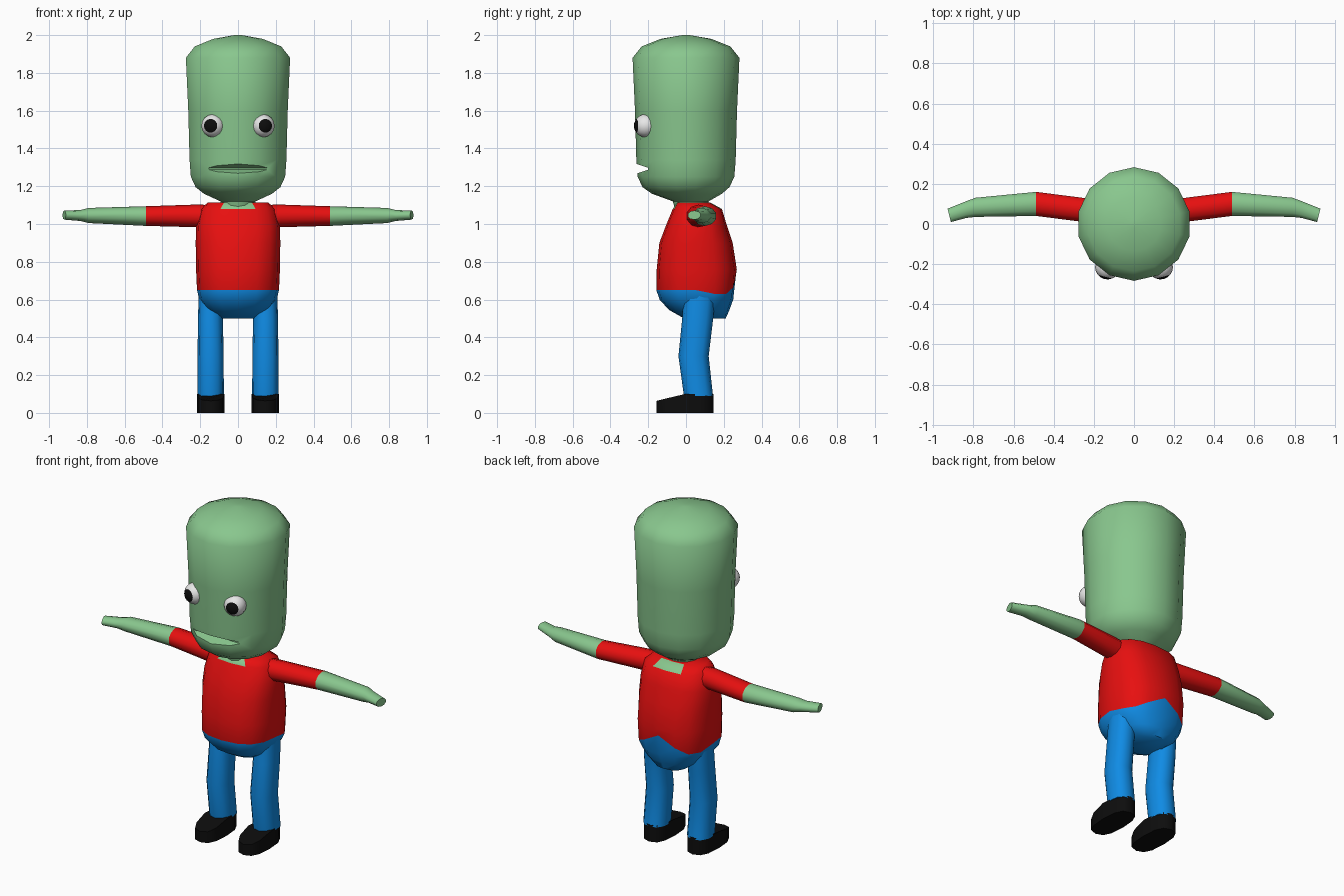
import bpy, bmesh
from math import sin, cos, pi, radians, copysign
from mathutils import Vector

if "Cube" in bpy.data.objects:
    bpy.data.objects.remove(bpy.data.objects["Cube"])


def material(name, rgb):
    m = bpy.data.materials.new(name)
    m.use_nodes = True
    m.diffuse_color = (*rgb, 1)
    m.node_tree.nodes["Principled BSDF"].inputs["Base Color"].default_value = (*rgb, 1)
    return m


GREEN = material("green skin", (0.25, 0.57, 0.27))
RED = material("red shirt", (0.8, 0.005, 0.005))
BLUE = material("blue trousers", (0.005, 0.26, 0.78))
BLACK = material("black", (0.004, 0.004, 0.004))
WHITE = material("eye white", (0.8, 0.8, 0.8))


def finish(bm, name, mats, angle=50):
    bmesh.ops.recalc_face_normals(bm, faces=bm.faces)
    mesh = bpy.data.meshes.new(name)
    bm.to_mesh(mesh)
    bm.free()
    for m in mats:
        mesh.materials.append(m)
    ob = bpy.data.objects.new(name, mesh)
    bpy.context.collection.objects.link(ob)
    bpy.ops.object.select_all(action="DESELECT")
    ob.select_set(True)
    bpy.context.view_layer.objects.active = ob
    if angle:
        bpy.ops.object.shade_smooth_by_angle(angle=radians(angle))
    return ob


def power(v, e):
    return copysign(abs(v) ** e, v)


def loft(rings, n, axis="z", side=1, e=1.0, paint=None, shape=None):
    """Skin rings of (position, centre a, centre b, radius a, radius b)."""
    bm = bmesh.new()
    loops = []
    for r, (t, a, b, ra, rb) in enumerate(rings):
        loop = []
        for i in range(n):
            w = 2 * pi * i / n - pi / 2
            u, v = a + ra * power(cos(w), e), b + rb * power(sin(w), e)
            p = Vector((u, v, t) if axis == "z" else (t, u, v))
            if shape:
                shape(r, p)
            p.x *= side
            loop.append(bm.verts.new(p))
        loops.append(loop)
    for r in range(len(loops) - 1):
        for i in range(n):
            j = (i + 1) % n
            f = bm.faces.new((loops[r][i], loops[r][j], loops[r + 1][j], loops[r + 1][i]))
            if paint:
                f.material_index = paint(r, f.calc_center_median())
    bm.faces.new(loops[0])
    top = bm.faces.new(loops[-1])
    if paint:
        top.material_index = paint(len(loops) - 2, top.calc_center_median())
    return bm


# Head and neck in one skin
head_profile = [
    (1.05, 0.03, 0.08), (1.12, 0.025, 0.095), (1.16, 0.005, 0.185), (1.195, 0, 0.23),
    (1.25, 0, 0.256), (1.34, 0, 0.263), (1.6, 0, 0.27), (1.88, 0, 0.283),
    (1.94, 0, 0.235), (1.98, 0, 0.135), (2.0, 0, 0.02)]
head = finish(loft([(z, 0, y, r, r) for z, y, r in head_profile], 14), "head", [GREEN])

# Mouth: a wedge cut straight across the face
bm = bmesh.new()
wedge = [(-0.34, 1.345), (-0.2, 1.297), (-0.2, 1.288), (-0.34, 1.24)]
ends = [[bm.verts.new((x, y, z)) for y, z in wedge] for x in (-0.4, 0.4)]
for i in range(4):
    j = (i + 1) % 4
    bm.faces.new((ends[0][i], ends[0][j], ends[1][j], ends[1][i]))
for end in ends:
    bm.faces.new(end)
cutter = finish(bm, "mouth_cutter", [GREEN], 0)
cutter.hide_render = True
cut = head.modifiers.new("mouth", "BOOLEAN")
cut.operation, cut.solver, cut.object = "DIFFERENCE", "EXACT", cutter
bpy.context.view_layer.objects.active = head
bpy.ops.object.modifier_apply(modifier=cut.name)
bpy.data.objects.remove(cutter)
bpy.ops.object.select_all(action="DESELECT")
head.select_set(True)
bpy.context.view_layer.objects.active = head
bpy.ops.object.shade_smooth_by_angle(angle=radians(50))

# Torso: trousers below the hem, shirt above, open collar front and back
HEM = 3


def hem_shape(r, p):
    if r == HEM and p.y > 0.12:
        p.z = max(0.63, 0.72 - 0.55 * abs(p.x))


def torso_paint(r, c):
    if r < HEM:
        return 0
    return 2 if r == 7 and abs(c.x) < 0.06 and abs(c.y - 0.045) > 0.06 else 1


torso = [
    (0.5, 0, 0.1, 0.1, 0.11), (0.545, 0, 0.07, 0.165, 0.16), (0.6, 0, 0.055, 0.205, 0.195),
    (0.65, 0, 0.053, 0.217, 0.21), (0.76, 0, 0.057, 0.222, 0.212), (0.9, 0, 0.053, 0.224, 0.194),
    (0.99, 0, 0.055, 0.222, 0.162), (1.08, 0, 0.06, 0.2, 0.13), (1.113, 0, 0.04, 0.16, 0.09)]
finish(loft(torso, 16, e=0.8, paint=torso_paint, shape=hem_shape),
       "torso", [BLUE, RED, GREEN], 60)


def shoe_shape(r, p):
    if r == 1:
        p.z -= max(0, -0.01 - p.y) * 0.25


for side, label in ((1, "left"), (-1, "right")):
    # Leg with a slight bend at the knee
    leg = [(0.09, 0.145, 0.066, 0.07, 0.077), (0.3, 0.145, 0.04, 0.069, 0.08),
           (0.5, 0.146, 0.062, 0.066, 0.082), (0.62, 0.142, 0.07, 0.066, 0.085)]
    finish(loft(leg, 12, side=side, e=0.85), label + "_leg", [BLUE])

    # Shoe with a sloping toe
    shoe = [(0, 0.144, -0.005, 0.072, 0.15), (0.1, 0.144, -0.005, 0.072, 0.15)]
    finish(loft(shoe, 12, side=side, e=0.75, shape=shoe_shape), label + "_shoe", [BLACK])

    # Arm: sleeve, bare forearm and a mitten-like hand
    arm = [(0.12, 0.06, 1.035, 0.06, 0.065), (0.22, 0.066, 1.043, 0.063, 0.06),
           (0.487, 0.1, 1.042, 0.063, 0.052), (0.79, 0.083, 1.045, 0.05, 0.04),
           (0.835, 0.072, 1.045, 0.044, 0.029), (0.92, 0.043, 1.047, 0.035, 0.024)]

    def hand_shape(r, p):
        if r == 5:
            p.x += (p.y - 0.043) * 0.25

    finish(loft(arm, 10, "x", side, paint=lambda r, c: int(r > 1), shape=hand_shape),
           label + "_arm", [RED, GREEN])

    # Eye with the pupil painted on the cap facing forward and outward
    bm = bmesh.new()
    bmesh.ops.create_uvsphere(bm, u_segments=16, v_segments=10, radius=0.062)
    for f in bm.faces:
        f.material_index = int(f.calc_center_median().z > 0.062 * cos(radians(36)))
    gaze = Vector((0.27 * side, -1, 0)).to_track_quat("Z", "Y")
    bmesh.ops.rotate(bm, verts=bm.verts, matrix=gaze.to_matrix())
    bmesh.ops.translate(bm, verts=bm.verts, vec=(0.132 * side, -0.214, 1.52))
    finish(bm, label + "_eye", [WHITE, BLACK])
